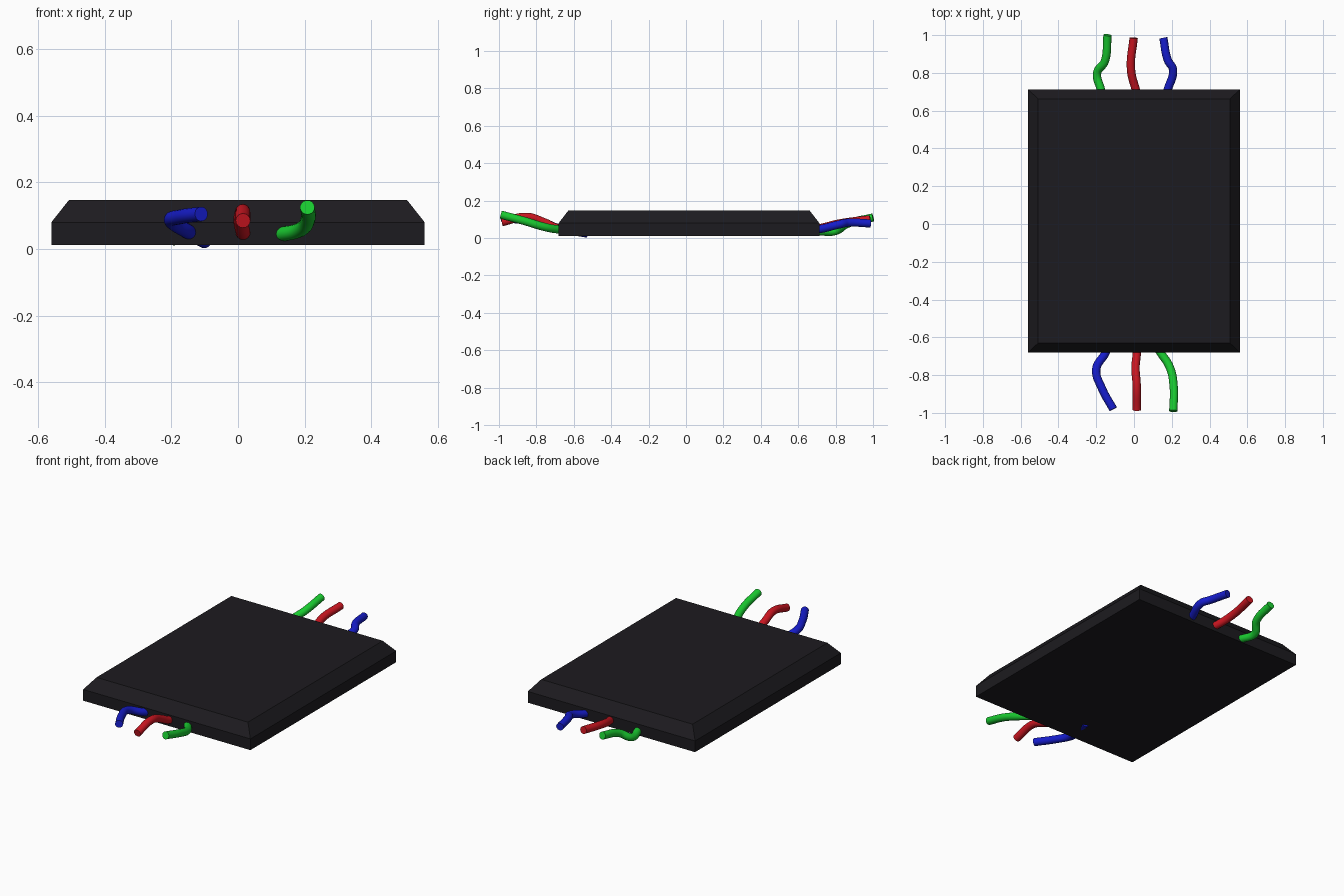
import bpy, bmesh
from mathutils import Vector

if "Cube" in bpy.data.objects:
    bpy.data.objects.remove(bpy.data.objects["Cube"])


def material(name, rgb):
    m = bpy.data.materials.new(name)
    m.diffuse_color = (*rgb, 1)
    m.use_nodes = True
    m.node_tree.nodes["Principled BSDF"].inputs["Base Color"].default_value = m.diffuse_color
    return m


black = material("black", (0.012, 0.011, 0.014))
red = material("red", (0.6, 0.008, 0.015))
green = material("green", (0.01, 0.6, 0.03))
blue = material("blue", (0.008, 0.012, 0.6))


# Slab: stacked rectangles, the top one inset to form the sloping rim
def make_slab():
    cy = 0.016
    levels = [(0.56, 0.697, 0.012), (0.56, 0.697, 0.08), (0.507, 0.645, 0.147)]
    bm = bmesh.new()
    rings = [[bm.verts.new((sx * hx, cy + sy * hy, z))
              for sx, sy in ((-1, -1), (1, -1), (1, 1), (-1, 1))]
             for hx, hy, z in levels]
    bm.faces.new(rings[0][::-1])
    bm.faces.new(rings[-1])
    for a, b in zip(rings, rings[1:]):
        for i in range(4):
            j = (i + 1) % 4
            bm.faces.new((a[i], a[j], b[j], b[i]))
    me = bpy.data.meshes.new("slab")
    bm.to_mesh(me)
    bm.free()
    ob = bpy.data.objects.new("slab", me)
    bpy.context.collection.objects.link(ob)
    me.materials.append(black)


# Wire: round bevelled curve through a few points, with capped ends
def make_wire(name, mat, points, radius=0.022):
    cu = bpy.data.curves.new(name, "CURVE")
    cu.dimensions = "3D"
    cu.bevel_depth = radius
    cu.bevel_resolution = 6
    cu.use_fill_caps = True
    cu.resolution_u = 10
    sp = cu.splines.new("BEZIER")
    sp.bezier_points.add(len(points) - 1)
    for bp, p in zip(sp.bezier_points, points):
        bp.co = Vector(p)
        bp.handle_left_type = bp.handle_right_type = "AUTO"
    cu.materials.append(mat)
    ob = bpy.data.objects.new(name, cu)
    bpy.context.collection.objects.link(ob)


make_slab()

# Front wires
make_wire("front_blue_wire", blue, [(-0.10, -0.53, 0.024), (-0.15, -0.68, 0.052),
          (-0.20, -0.77, 0.085), (-0.17, -0.87, 0.097), (-0.11, -0.98, 0.105)])
make_wire("front_red_wire", red, [(0.015, -0.53, 0.04), (0.015, -0.68, 0.05),
          (0.008, -0.76, 0.085), (0.014, -0.85, 0.113), (0.015, -0.985, 0.085)])
make_wire("front_green_wire", green, [(0.06, -0.56, 0.045), (0.14, -0.68, 0.046),
          (0.19, -0.76, 0.06), (0.21, -0.86, 0.09), (0.208, -0.99, 0.125)])

# Back wires
make_wire("back_green_wire", green, [(-0.14, 0.56, 0.045), (-0.175, 0.71, 0.036),
          (-0.195, 0.80, 0.038), (-0.155, 0.86, 0.075), (-0.14, 1.0, 0.11)])
make_wire("back_red_wire", red, [(0.06, 0.56, 0.04), (0.01, 0.71, 0.052),
          (-0.016, 0.82, 0.078), (-0.002, 0.985, 0.1)])
make_wire("back_blue_wire", blue, [(0.13, 0.56, 0.035), (0.178, 0.71, 0.047),
          (0.206, 0.82, 0.073), (0.18, 0.865, 0.082), (0.155, 0.985, 0.078)])
